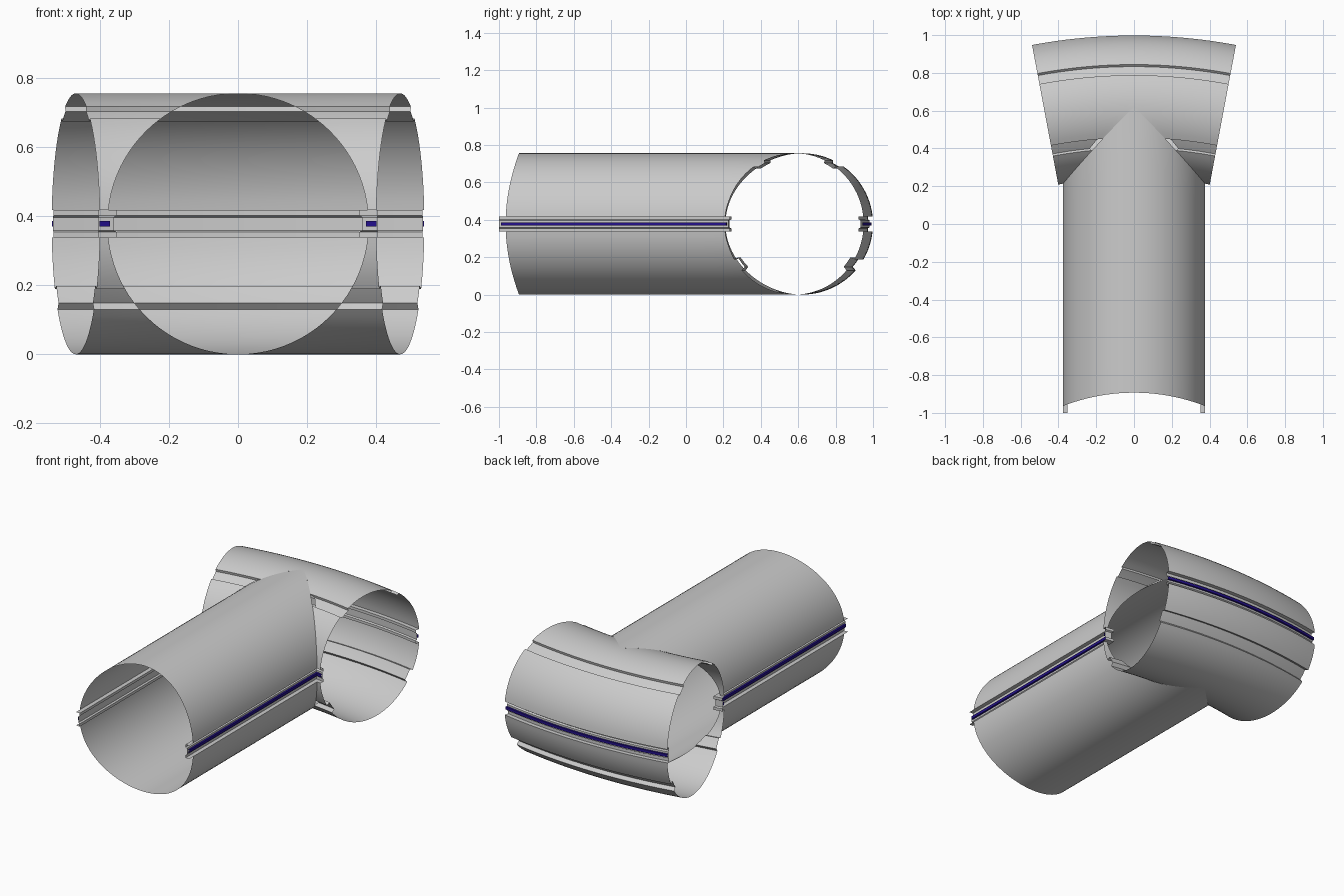
import bpy, bmesh
from math import sin, cos, asin, sqrt, radians

if "Cube" in bpy.data.objects:
    bpy.data.objects.remove(bpy.data.objects["Cube"])

r, R, C = 0.378, 2.55, -1.928      # tube radius, bend radius, bend centre y
PHI = asin(0.54 / (R + r))         # half sweep of the curved tube
FRONT = 1.035                      # radius of the round cut at the front end
CH = 6.1                           # half angle of the side channel


def arc(a, b, rad=r, step=4):
    n = max(1, round(abs(b - a) / step))
    return [(max(0.0, rad * cos(radians(a + (b - a) * i / n))),
             rad * sin(radians(a + (b - a) * i / n))) for i in range(n + 1)]


# half cross-sections (outward offset, height from the axis), bottom to top
plain_low, plain_high = arc(-90, -CH), arc(CH, 90)
d = 0.024
ring_low = arc(-90, -41) + arc(-40.5, -30.5, r - d) + arc(-30, -CH)
ring_high = arc(CH, 54) + arc(54.5, 63.5, r - d * 0.6) + arc(64, 90)
w = r * sin(radians(CH))
e = r * cos(radians(CH))
channel = [(e, -w), (0.351, -w), (0.351, -0.024), (0.36, -0.019),
           (0.36, 0.019), (0.351, 0.024), (0.351, w), (e, w)]
stripe = [(0.36, -0.008), (0.371, -0.008), (0.371, 0.008), (0.36, 0.008)]


def sheet(bm, section, place, n, flip):
    """Grid of quads: place(offset, height, t) for t in 0..1."""
    rows = [[bm.verts.new(place(o, h, i / n)) for i in range(n + 1)] for o, h in section]
    for a, b in zip(rows, rows[1:]):
        for i in range(n):
            q = [a[i], b[i], b[i + 1], a[i + 1]]
            bm.faces.new(q[::-1] if flip else q)


def bend(rad, h, phi):
    return (rad * sin(phi), C + rad * cos(phi), r + h)


def outer(o, h, t):
    return bend(R + o, h, PHI * (2 * t - 1))


def inner(side, own_width):
    # inner wall, starting where it meets the straight tube
    def place(o, h, t):
        half = o if own_width else sqrt(max(0.0, r * r - h * h))
        p0 = min(asin(half / (R - o)), PHI)
        return bend(R - o, h, side * (p0 + (PHI - p0) * t))
    return place


def straight(side, start=None):
    # straight wall, ending in a mitre against the curved tube
    def place(o, h, t):
        y0 = C + sqrt(FRONT ** 2 - o * o) if start is None else start
        y1 = C + sqrt((R - o) ** 2 - o * o)
        return (side * o, y0 + (y1 - y0) * t, r + h)
    return place


def finish(bm, name, mat=None):
    bmesh.ops.remove_doubles(bm, verts=bm.verts, dist=0.0003)
    me = bpy.data.meshes.new(name)
    bm.to_mesh(me)
    bm.free()
    ob = bpy.data.objects.new(name, me)
    bpy.context.collection.objects.link(ob)
    if mat:
        me.materials.append(mat)
    bpy.ops.object.select_all(action='DESELECT')
    ob.select_set(True)
    bpy.context.view_layer.objects.active = ob
    bpy.ops.object.shade_smooth_by_angle(angle=radians(25))


def build_curved(name, sections, own_width=False, mat=None):
    bm = bmesh.new()
    for s in sections:
        sheet(bm, s, outer, 24, False)
        for side in (-1, 1):
            sheet(bm, s, inner(side, own_width), 12, side > 0)
    finish(bm, name, mat)


def build_straight(name, sections, start=None, mat=None):
    bm = bmesh.new()
    for s in sections:
        for side in (-1, 1):
            sheet(bm, s, straight(side, start), 8, side > 0)
    finish(bm, name, mat)


blue = bpy.data.materials.new("blue_stripe")
blue.diffuse_color = (0.017, 0.005, 0.26, 1)
blue.use_nodes = True
blue.node_tree.nodes["Principled BSDF"].inputs["Base Color"].default_value = blue.diffuse_color

# curved cross tube with recessed bands
build_curved("curved_tube", [ring_low, ring_high])
build_curved("curved_channel", [channel], True)
build_curved("curved_stripe", [stripe], True, blue)

# straight branch tube with side channels
build_straight("straight_tube", [plain_low, plain_high])
build_straight("straight_channel", [channel], -1.0)
build_straight("straight_stripe", [stripe], -0.99, blue)
